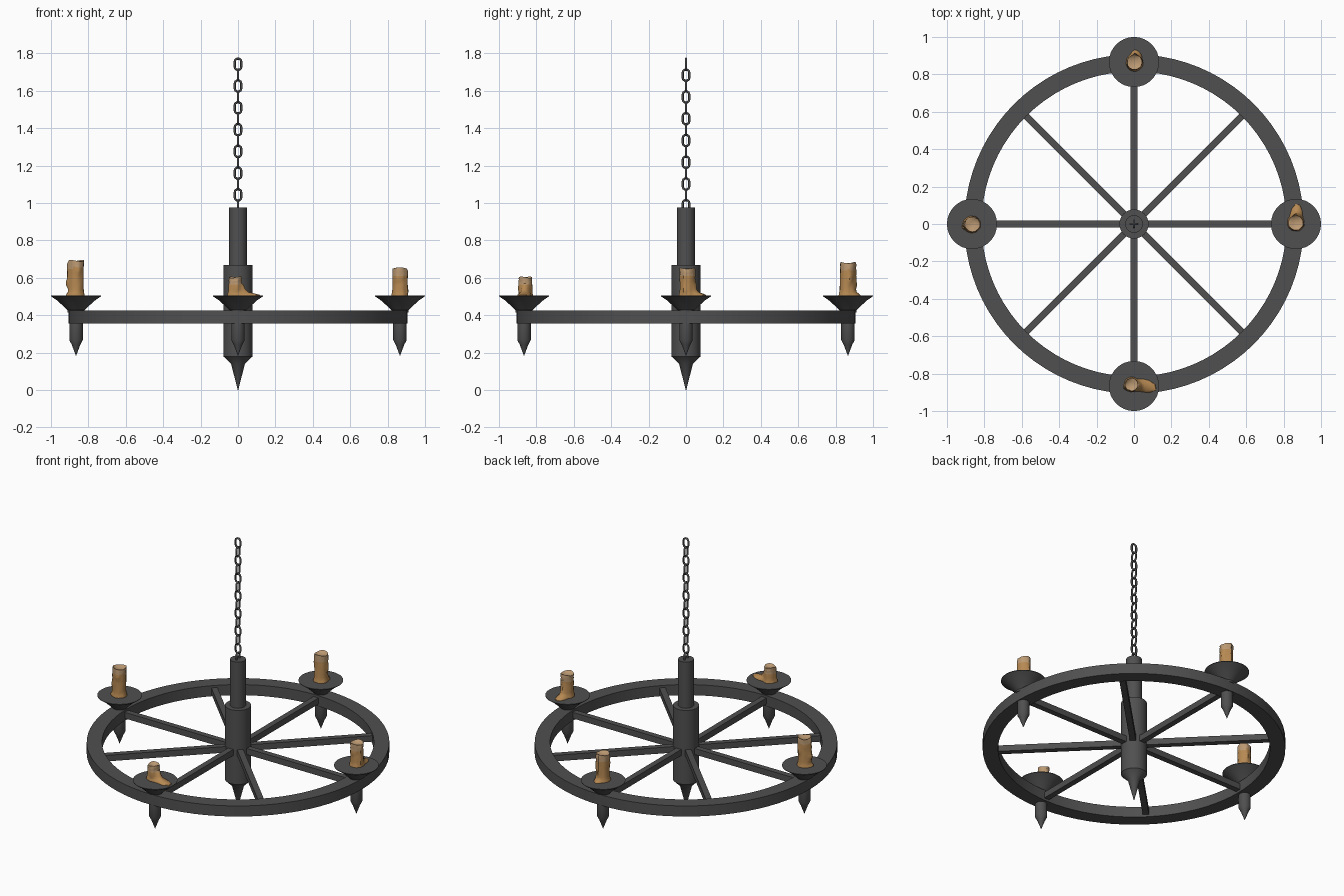
import bpy, bmesh, math, random
from mathutils import Vector

if "Cube" in bpy.data.objects:
    bpy.data.objects.remove(bpy.data.objects["Cube"])

random.seed(4)


def material(name, rgb):
    m = bpy.data.materials.new(name)
    m.diffuse_color = (*rgb, 1)
    m.use_nodes = True
    m.node_tree.nodes["Principled BSDF"].inputs["Base Color"].default_value = m.diffuse_color
    return m


IRON = material("dark iron", (0.08, 0.08, 0.08))
WAX = material("amber wax", (0.47, 0.25, 0.085))
PALE = material("pale wax", (0.50, 0.32, 0.17))


def finish(bm, name, mats, angle=35):
    bmesh.ops.recalc_face_normals(bm, faces=bm.faces)
    me = bpy.data.meshes.new(name)
    bm.to_mesh(me)
    bm.free()
    for m in mats:
        me.materials.append(m)
    me.shade_smooth()
    me.set_sharp_from_angle(angle=math.radians(angle))
    ob = bpy.data.objects.new(name, me)
    bpy.context.collection.objects.link(ob)
    return ob


def skin(bm, rings, loop=False):
    """Join equal-sized closed rings of vertices with quads."""
    n = len(rings[0])
    pairs = list(zip(rings, rings[1:]))
    if loop:
        pairs.append((rings[-1], rings[0]))
    for a, b in pairs:
        for i in range(n):
            j = (i + 1) % n
            bm.faces.new((a[i], a[j], b[j], b[i]))


def lathe(name, profile, x=0, y=0, seg=32, loop=False):
    """Revolve (radius, z) points; open profiles get end caps."""
    bm = bmesh.new()
    rings = []
    for r, z in profile:
        rings.append([bm.verts.new((x + r * math.cos(2 * math.pi * i / seg),
                                    y + r * math.sin(2 * math.pi * i / seg), z))
                      for i in range(seg)])
    skin(bm, rings, loop)
    if not loop:
        bm.faces.new(rings[0])
        bm.faces.new(rings[-1])
    return finish(bm, name, [IRON])


# Wheel rim
lathe("wheel_rim", [(0.815, 0.355), (0.907, 0.355), (0.907, 0.425), (0.815, 0.425)],
      seg=80, loop=True)

# Central hub with pointed finial, and the upper shaft
lathe("hub", [(0.001, 0.0), (0.037, 0.14), (0.078, 0.18), (0.078, 0.67), (0.04, 0.67)])
lathe("upper_shaft", [(0.047, 0.64), (0.047, 0.975)])

# Eight spokes
for k in range(8):
    bm = bmesh.new()
    bmesh.ops.create_cube(bm, size=1)
    for v in bm.verts:
        v.co = (0.445 + v.co.x * 0.79, v.co.y * 0.037, 0.39 + v.co.z * 0.04)
    ob = finish(bm, f"spoke_{k + 1}", [IRON])
    ob.rotation_euler.z = k * math.pi / 4

# Candle dishes and hanging spikes
R = 0.866
SIDES = {"right": (R, 0), "back": (0, R), "left": (-R, 0), "front": (0, -R)}
for side, (x, y) in SIDES.items():
    lathe(side + "_dish", [(0.045, 0.415), (0.045, 0.427), (0.098, 0.477),
                           (0.134, 0.502), (0.134, 0.505)], x, y)
    lathe(side + "_spike", [(0.001, 0.185), (0.023, 0.243), (0.036, 0.268),
                            (0.036, 0.36)], x, y, 24)

# Chain of interlocking links
for k in range(14):
    bm = bmesh.new()
    wire, half_w, straight = 0.0062, 0.0178, 0.0128
    zc = 1.742 - k * 0.0582
    rings = []
    for s in range(12):
        a = math.pi * (s if s < 6 else s - 1 + 0) / 5
        a = math.pi * s / 5 if s < 6 else math.pi * (s - 1) / 5
        out = Vector((math.cos(a), 0, math.sin(a)))
        mid = out * half_w + Vector((0, 0, zc + (straight if s < 6 else -straight)))
        ring = []
        for i in range(8):
            b = 2 * math.pi * i / 8
            p = mid + out * wire * math.cos(b) + Vector((0, wire * math.sin(b), 0))
            ring.append(bm.verts.new(p if k % 2 == 0 else (-p.y, p.x, p.z)))
        rings.append(ring)
    skin(bm, rings, True)
    finish(bm, f"chain_link_{k + 1}", [IRON], 50)


def candle(name, x, y, r, top, pool_dir, pool_len, drips, lean=(0, 0)):
    """Melted candle: drips = (angle, lower end, bulge), pool spreads one way."""
    bm = bmesh.new()
    seg, base = 28, 0.504
    h = top - base
    # (height, pool share) up the side
    steps = [(0, 1), (0.005, 0.97), (0.011, 0.75), (0.02, 0.36), (0.035, 0.2),
             (0.06, 0.08)]
    n = 8
    steps += [(0.06 + (h - 0.06) * (i + 1) / n, 0) for i in range(n)]
    wob = [random.uniform(-1, 1) for _ in range(seg)]
    rings = []

    def diff(a, b):
        return math.atan2(math.sin(a - b), math.cos(a - b))

    def point(a, rad, z):
        t = z / h
        return bm.verts.new((x + lean[0] * t + rad * math.cos(a),
                             y + lean[1] * t + rad * math.sin(a), base + z))

    for z, share in steps:
        ring = []
        for i in range(seg):
            a = 2 * math.pi * i / seg
            d = diff(a, pool_dir)
            rad = r + wob[i] * 0.0012 + random.uniform(-0.001, 0.001)
            rad += share * pool_len * math.exp(-(d / 0.5) ** 2) * (1 + 0.12 * wob[i])
            rad += share * 0.006
            for da, low, bulge in drips:
                if low * h <= z < h * 0.97:
                    swell = 1.3 if z < (low + 0.2) * h else 0.8
                    rad += bulge * swell * math.exp(-(diff(a, da) / 0.3) ** 2)
            zz = z
            if z > h * 0.8:  # uneven melted rim
                zz = z - 0.008 * (0.5 + 0.5 * math.sin(2 * a + pool_dir))
            ring.append(point(a, rad, zz))
        rings.append(ring)
    # Hollow melted top
    for k, (f, drop) in enumerate([(0.85, 0.004), (0.4, 0.012)]):
        rings.append([point(2 * math.pi * i / seg, r * f, h - drop - 0.003)
                      for i in range(seg)])
    skin(bm, rings)
    bm.faces.new(rings[0])
    bm.faces.new(rings[-1])
    for f in bm.faces:
        f.material_index = int(f.calc_center_median().z > top - 0.042)
    finish(bm, name, [WAX, PALE], 40)


# Four candles of different heights
candle("front_candle", -0.013, -0.858, 0.034, 0.607, -0.1, 0.098,
       [(-1.4, 0.3, 0.004), (3.6, 0.0, 0.006)])
candle("right_candle", 0.865, 0.006, 0.039, 0.656, 1.5, 0.052,
       [(1.6, 0.35, 0.005), (-0.3, 0.1, 0.005), (4.4, 0.5, 0.004)])
candle("back_candle", 0.003, 0.862, 0.040, 0.686, 1.4, 0.025,
       [(1.5, 0.3, 0.007), (0.3, 0.4, 0.007), (3.5, 0.5, 0.004)], (0, 0.003))
candle("left_candle", -0.866, -0.002, 0.040, 0.696, 3.4, 0.008,
       [(3.2, 0.25, 0.011), (1.2, 0.45, 0.006), (5.0, 0.6, 0.005)], (0.002, 0))
